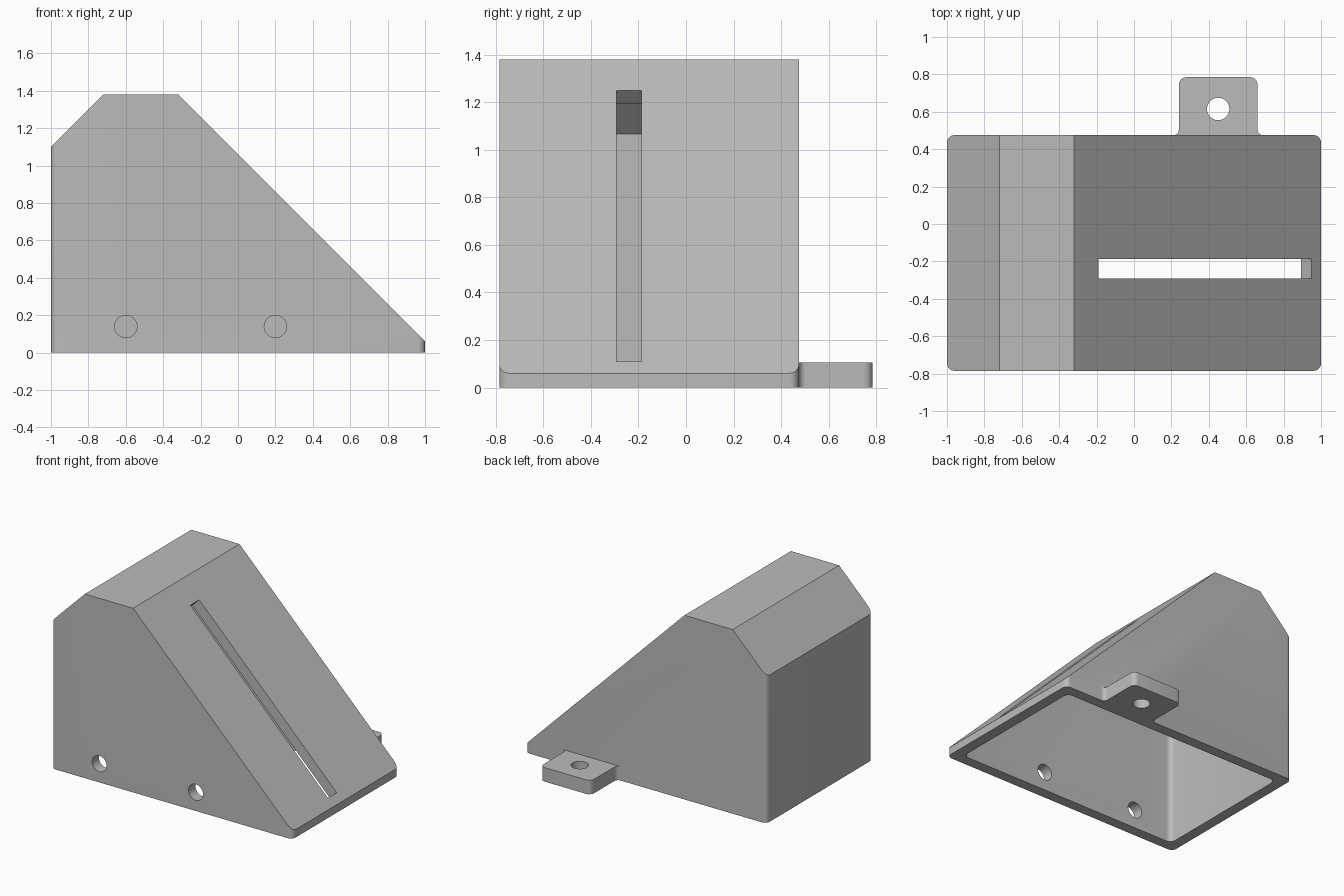
import bpy, bmesh, math
from mathutils import Matrix, Vector

default = bpy.data.objects.get("Cube")
if default:
    bpy.data.objects.remove(default, do_unlink=True)

WALL = 0.08
FRONT, BACK = -0.785, 0.475


def fillet(points, radii, steps=6):
    """Round the corners of a right-angled outline."""
    out = []
    for i, (p, r) in enumerate(zip(points, radii)):
        p = Vector(p)
        if r == 0:
            out.append(p)
            continue
        u = (Vector(points[i - 1]) - p).normalized()
        v = (Vector(points[(i + 1) % len(points)]) - p).normalized()
        centre = p + r * (u + v)
        for k in range(steps + 1):
            a = math.pi / 2 * k / steps
            out.append(centre - r * (v * math.cos(a) + u * math.sin(a)))
    return out


def prism(name, outline, low, high, along_y=False):
    """Extrude an outline along z, or an x-z profile along y."""
    bm = bmesh.new()
    verts = [bm.verts.new((a, low, b) if along_y else (a, b, low)) for a, b in outline]
    face = bm.faces.new(verts)
    move = (0, high - low, 0) if along_y else (0, 0, high - low)
    new = bmesh.ops.extrude_face_region(bm, geom=[face])["geom"]
    bmesh.ops.translate(bm, vec=move, verts=[g for g in new if isinstance(g, bmesh.types.BMVert)])
    bmesh.ops.remove_doubles(bm, verts=bm.verts, dist=1e-5)
    bmesh.ops.recalc_face_normals(bm, faces=bm.faces)
    mesh = bpy.data.meshes.new(name)
    bm.to_mesh(mesh)
    bm.free()
    obj = bpy.data.objects.new(name, mesh)
    bpy.context.collection.objects.link(obj)
    return obj


def combine(target, tool, operation):
    """Apply a boolean and discard the tool."""
    mod = target.modifiers.new("cut", "BOOLEAN")
    mod.operation, mod.object, mod.solver = operation, tool, "EXACT"
    bpy.context.view_layer.objects.active = target
    bpy.ops.object.modifier_apply(modifier=mod.name)
    bpy.data.objects.remove(tool, do_unlink=True)


def circle(x, y, r, n=32):
    return [(x + r * math.cos(math.tau * k / n), y + r * math.sin(math.tau * k / n)) for k in range(n)]


def wedge(name, inset, base):
    """Rounded column trimmed by the sloped profile, moved inward by inset."""
    x, y0, y1 = 1 - inset, FRONT + inset, BACK - inset
    corners = [(-x, y0), (x, y0), (x, y1), (-x, y1)]
    column = prism(name, fillet(corners, [0.04] * 4), base, 2)
    top, s, e = 1.38 - inset, inset * math.sqrt(2), 1.2
    slope, chamfer = 1.06 - s, 2.1 - s
    profile = [(-e, -0.3), (e, -0.3), (e, slope - e), (slope - top, top),
               (top - chamfer, top), (-e, chamfer - e)]
    combine(column, prism("trim", profile, -1, 1, True), "INTERSECT")
    return column


# Hollow sloped housing, open underneath
housing = wedge("housing", 0, 0)
combine(housing, wedge("cavity", WALL, -0.1), "DIFFERENCE")

# Mounting tab on the back
left, right, tip, f = 0.24, 0.66, 0.785, 0.03
outline = [(left - f, 0.44), (left - f, BACK), (left, BACK), (left, tip),
           (right, tip), (right, BACK), (right + f, BACK), (right + f, 0.44)]
tab = prism("tab", fillet(outline, [0, 0, f, 0.04, 0.04, f, 0, 0]), 0, 0.105)
combine(tab, prism("tab_hole", circle(0.45, 0.615, 0.06), -1, 1), "DIFFERENCE")
combine(housing, tab, "UNION")

# Two holes through the front wall
for x in (-0.6, 0.2):
    combine(housing, prism("hole", circle(x, 0.14, 0.06), -1, -0.5, True), "DIFFERENCE")

# Long slot cut square to the slope
half = 0.57 * math.sqrt(2)
slot = prism("slot", [(-half, -0.2), (half, -0.2), (half, 0.2), (-half, 0.2)], -0.292, -0.188, True)
slot.data.transform(Matrix.Translation((0.38, 0, 0.68)) @ Matrix.Rotation(math.radians(45), 4, "Y"))
combine(housing, slot, "DIFFERENCE")

# Plain grey finish
grey = bpy.data.materials.new("grey")
grey.use_nodes = True
colour = (0.5, 0.5, 0.5, 1)
grey.diffuse_color = colour
grey.node_tree.nodes["Principled BSDF"].inputs["Base Color"].default_value = colour
housing.data.materials.clear()
housing.data.materials.append(grey)
for poly in housing.data.polygons:
    poly.material_index = 0

bpy.ops.object.select_all(action="DESELECT")
housing.select_set(True)
bpy.context.view_layer.objects.active = housing
bpy.ops.object.shade_smooth_by_angle(angle=math.radians(30))
